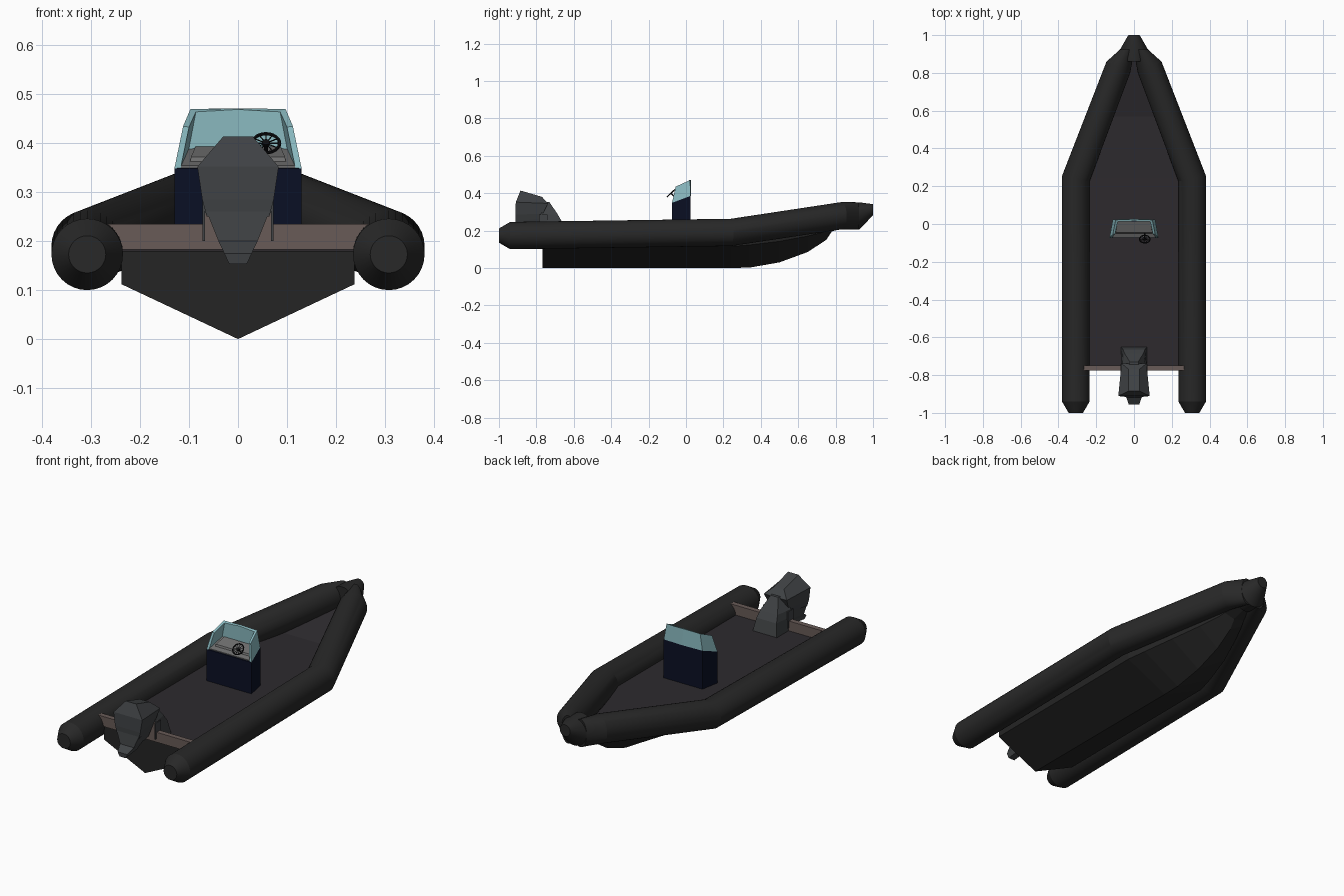
import bpy, bmesh, math
from mathutils import Vector, Matrix


def material(name, rgb, alpha=1.0):
    m = bpy.data.materials.new(name)
    m.diffuse_color = (*rgb, alpha)
    return m


RUBBER = material("rubber", (0.021, 0.021, 0.021))
HULL = material("hull_black", (0.018, 0.018, 0.018))
DECK = material("deck_grey", (0.026, 0.023, 0.027))
BOARD = material("transom_board", (0.14, 0.105, 0.095))
NAVY = material("navy", (0.003, 0.005, 0.018))
GLASS = material("tinted_glass", (0.26, 0.5, 0.54))
DASH = material("dash_grey", (0.15, 0.15, 0.15))
MOTOR = material("motor_grey", (0.05, 0.054, 0.058))
BLACK = material("black", (0.004, 0.004, 0.005))


def finish(name, bm, mat, smooth=False):
    bmesh.ops.recalc_face_normals(bm, faces=bm.faces)
    me = bpy.data.meshes.new(name)
    bm.to_mesh(me)
    bm.free()
    ob = bpy.data.objects.new(name, me)
    bpy.context.collection.objects.link(ob)
    me.materials.append(mat)
    if smooth:
        bpy.ops.object.select_all(action='DESELECT')
        ob.select_set(True)
        bpy.context.view_layer.objects.active = ob
        bpy.ops.object.shade_smooth_by_angle(angle=math.radians(20))
    return ob


def loft(name, rings, mat, smooth=False):
    """Skin closed rings with equal point counts and cap both ends."""
    bm = bmesh.new()
    vs = [[bm.verts.new(p) for p in r] for r in rings]
    n = len(vs[0])
    for a, b in zip(vs, vs[1:]):
        for i in range(n):
            j = (i + 1) % n
            bm.faces.new((a[i], a[j], b[j], b[i]))
    bm.faces.new(vs[0])
    bm.faces.new(vs[-1])
    return finish(name, bm, mat, smooth)


def tube_ring(x, y, z, r, yaw=0, wide=1.0, side=1, n=32):
    a = math.radians(yaw)
    pts = []
    for i in range(n):
        t = 2 * math.pi * i / n
        h = r * wide * math.cos(t)
        pts.append((side * (x + h * math.cos(a)), y + h * math.sin(a), z + r * math.sin(t)))
    return pts


def rod(bm, a, b, r, n=8):
    a, b = Vector(a), Vector(b)
    d = b - a
    m = Matrix.Translation((a + b) / 2) @ d.to_track_quat('Z', 'Y').to_matrix().to_4x4()
    bmesh.ops.create_cone(bm, cap_ends=True, segments=n, radius1=r, radius2=r, depth=d.length, matrix=m)


# inflatable side tubes and shared nose cone
R = 0.073
for side, label in ((1, "right"), (-1, "left")):
    loft(label + "_tube", [
        tube_ring(0.308, -1, 0.173, 0.038, side=side),
        tube_ring(0.308, -0.94, 0.173, R, side=side),
        tube_ring(0.308, 0.24, 0.19, R, 11, 1.02, side),
        tube_ring(0.083, 0.83, 0.279, R, 25, 0.95, side),
        tube_ring(0.035, 0.925, 0.278, R, 0, 0.52, side)], RUBBER, True)
loft("nose_cone", [
    tube_ring(0, 0.86, 0.279, R, 0, 0.9),
    tube_ring(0, 0.925, 0.278, R),
    tube_ring(0, 1, 0.311, 0.03)], RUBBER, True)

# V hull: y, half width, keel z, chine z, top z
stations = [(-0.768, 0.238, 0, 0.112, 0.18), (0.24, 0.238, 0, 0.115, 0.18),
            (0.34, 0.215, 0.002, 0.123, 0.18), (0.5, 0.17, 0.03, 0.142, 0.18),
            (0.65, 0.115, 0.085, 0.17, 0.19), (0.75, 0.075, 0.15, 0.195, 0.21),
            (0.78, 0.062, 0.195, 0.21, 0.22), (0.89, 0.02, 0.23, 0.24, 0.25)]
loft("hull", [[(0, y, k), (w, y, c), (w, y, t), (-w, y, t), (-w, y, c)]
              for y, w, k, c, t in stations], HULL)

# floor, rising toward the bow
loft("deck", [[(-w, y, z), (w, y, z), (w, y, z + 0.006), (-w, y, z + 0.006)]
              for y, w, z in ((-0.75, 0.25, 0.178), (0.24, 0.25, 0.178),
                              (0.57, 0.14, 0.18), (0.9, 0.015, 0.25))], DECK)

# transom board with raised motor mount
profile = [(-0.27, 0.183), (0.27, 0.183), (0.27, 0.235), (0.07, 0.235), (0.062, 0.285),
           (-0.062, 0.285), (-0.07, 0.235), (-0.27, 0.235)]
loft("transom", [[(x, y, z) for x, z in profile] for y in (-0.775, -0.748)], BOARD)

# helm console with sloping top
loft("console", [
    [(-0.13, -0.075, 0.18), (0.13, -0.075, 0.18), (0.112, 0.024, 0.18), (-0.112, 0.024, 0.18)],
    [(-0.13, -0.075, 0.348), (0.13, -0.075, 0.348), (0.112, 0.024, 0.385), (-0.112, 0.024, 0.385)]], NAVY)
loft("dashboard", [
    [(-0.12, -0.071, 0.345), (0.12, -0.071, 0.345), (0.104, 0.014, 0.375), (-0.104, 0.014, 0.375)],
    [(-0.118, -0.071, 0.354), (0.118, -0.071, 0.354), (0.102, 0.014, 0.389), (-0.102, 0.014, 0.389)]], DASH)
loft("dash_pod", [
    [(-0.1, -0.055, 0.35), (0.1, -0.055, 0.35), (0.095, 0.01, 0.37), (-0.095, 0.01, 0.37)],
    [(-0.096, -0.045, 0.372), (0.096, -0.045, 0.372), (0.087, 0.01, 0.393), (-0.087, 0.01, 0.393)]], DASH)

# wraparound windscreen
base = [(-0.13, -0.075, 0.348), (-0.112, 0.024, 0.385), (0, 0.028, 0.385), (0.112, 0.024, 0.385), (0.13, -0.075, 0.348)]
top = [(-0.112, -0.055, 0.435), (-0.097, 0.022, 0.47), (0, 0.026, 0.471), (0.097, 0.022, 0.47), (0.112, -0.055, 0.435)]
inner_base = [(-0.117, -0.073, 0.35), (-0.101, 0.013, 0.385), (0, 0.017, 0.385), (0.101, 0.013, 0.385), (0.117, -0.073, 0.35)]
inner_top = [(-0.1, -0.053, 0.433), (-0.086, 0.012, 0.464), (0, 0.015, 0.469), (0.086, 0.012, 0.464), (0.1, -0.053, 0.433)]
loft("windscreen", [list(r) for r in zip(base, top, inner_top, inner_base)], GLASS)

# steering wheel: rim, spokes and column
bm = bmesh.new()
c = Vector((0.057, -0.08, 0.4))
u, v = Vector((1, 0, 0)), Vector((0, 0.72, 0.69))
nrm = u.cross(v)
N = 24
rim = []
for i in range(N):
    t = 2 * math.pi * i / N
    d = u * math.cos(t) + v * math.sin(t)
    rim.append([bm.verts.new(c + d * (0.028 + 0.0035 * math.cos(s)) + nrm * 0.0035 * math.sin(s))
                for s in (k * math.pi / 3 for k in range(6))])
    if i % 2 == 0:
        rod(bm, c, c + d * 0.028, 0.0013, 6)
for i in range(N):
    a, b = rim[i], rim[(i + 1) % N]
    for k in range(6):
        m = (k + 1) % 6
        bm.faces.new((a[k], a[m], b[m], b[k]))
rod(bm, c + nrm * 0.004, c - nrm * 0.004, 0.008, 12)
rod(bm, c, c - nrm * 0.045, 0.004)
finish("steering_wheel", bm, BLACK, True)


def slab(z0, z1, y0, y1, w0, w1):
    """Motor section: rear edge (y0, z0, half width w0), front edge (y1, z1, w1)."""
    return [(-w0, y0, z0), (w0, y0, z0), (w1, y1, z1), (-w1, y1, z1)]


# outboard motor: cowl, leg and inboard bracket
loft("motor_cowl", [
    slab(0.25, 0.265, -0.91, -0.775, 0.064, 0.05),
    slab(0.285, 0.29, -0.912, -0.765, 0.073, 0.058),
    slab(0.352, 0.345, -0.91, -0.738, 0.083, 0.066),
    slab(0.414, 0.38, -0.885, -0.77, 0.03, 0.028)], MOTOR)
loft("motor_leg", [
    slab(0.265, 0.265, -0.91, -0.775, 0.066, 0.05),
    slab(0.2, 0.21, -0.918, -0.79, 0.04, 0.035),
    slab(0.175, 0.19, -0.955, -0.83, 0.028, 0.025),
    slab(0.153, 0.165, -0.953, -0.86, 0.018, 0.018)], MOTOR)
loft("motor_bracket", [
    slab(0.18, 0.18, -0.745, -0.65, 0.07, 0.07),
    slab(0.25, 0.25, -0.775, -0.665, 0.07, 0.058),
    slab(0.285, 0.285, -0.775, -0.685, 0.066, 0.05),
    slab(0.352, 0.352, -0.762, -0.73, 0.028, 0.022)], MOTOR)

# thin clamp plates on the transom
for s, label in ((1, "right"), (-1, "left")):
    loft(label + "_clamp", [[(s * x, -0.785, 0.2), (s * x, -0.74, 0.2), (s * x, -0.74, 0.285), (s * x, -0.785, 0.285)]
                            for x in (0.067, 0.072)], MOTOR)
